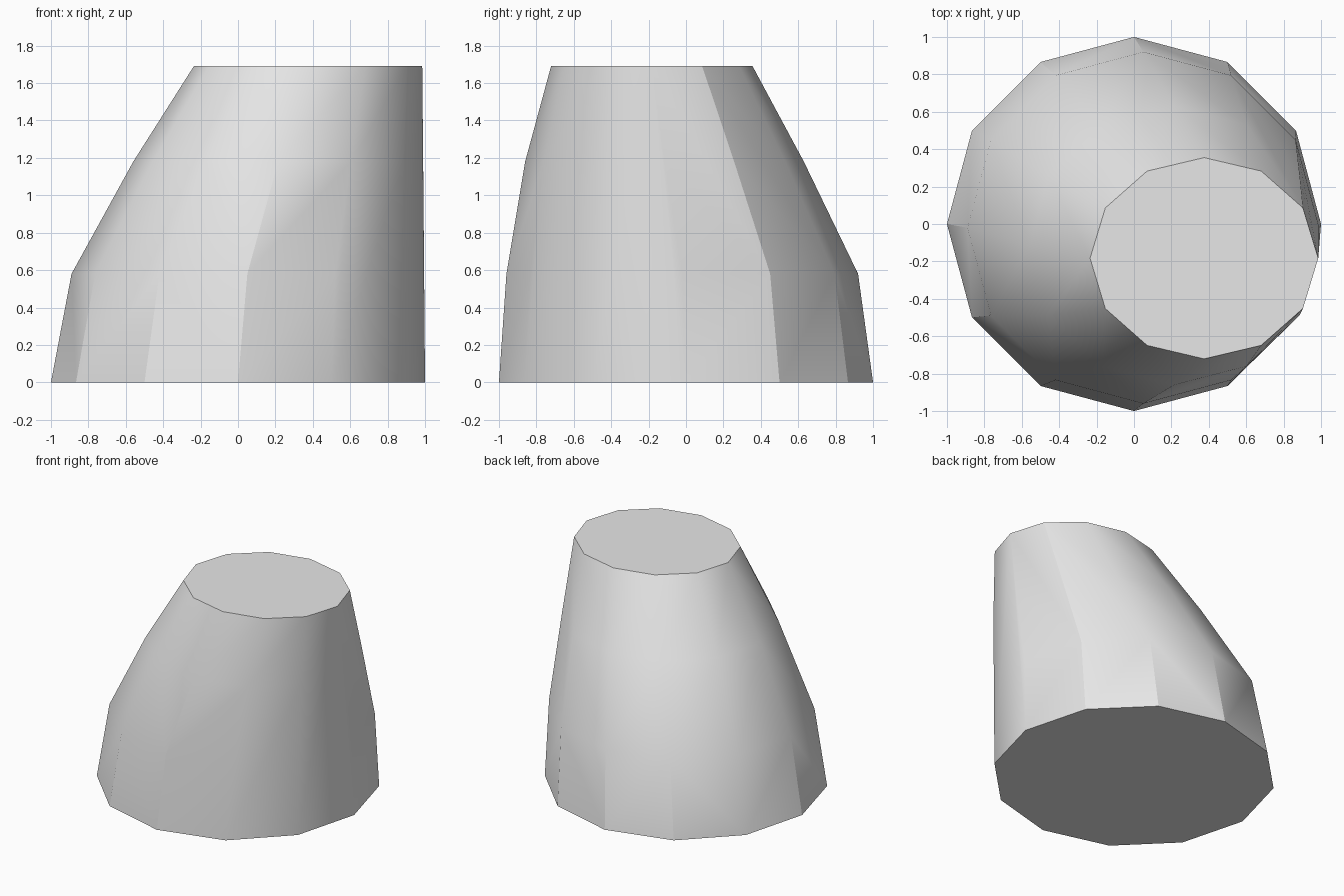
import bpy, bmesh
from math import cos, sin, pi, radians

cube = bpy.data.objects.get("Cube")
if cube:
    bpy.data.objects.remove(cube, do_unlink=True)

# Plain grey material
grey = bpy.data.materials.new("light_grey")
grey.use_nodes = True
color = (0.8, 0.8, 0.8, 1)
grey.diffuse_color = color
grey.node_tree.nodes["Principled BSDF"].inputs["Base Color"].default_value = color

# Twelve-sided rings that lean sideways and shrink: x, y, z, x radius, y radius
RINGS = [
    (0, 0, 0, 1, 1),
    (0.05, -0.02, 0.58, 0.94, 0.94),
    (0.215, -0.115, 1.18, 0.775, 0.745),
    (0.375, -0.183, 1.692, 0.61, 0.538),
]
SIDES = 12

# Leaning stump: the convex skin around the rings
bm = bmesh.new()
for x, y, z, rx, ry in RINGS:
    for i in range(SIDES):
        a = 2 * pi * i / SIDES
        bm.verts.new((x + rx * cos(a), y + ry * sin(a), z))
hull = bmesh.ops.convex_hull(bm, input=bm.verts)
loose = {v for v in hull["geom_interior"] + hull["geom_unused"]
         if isinstance(v, bmesh.types.BMVert)}
bmesh.ops.delete(bm, geom=list(loose), context='VERTS')
bmesh.ops.dissolve_limit(bm, angle_limit=radians(0.2), verts=bm.verts, edges=bm.edges)
bmesh.ops.recalc_face_normals(bm, faces=bm.faces)

mesh = bpy.data.meshes.new("leaning_stump")
bm.to_mesh(mesh)
bm.free()
mesh.materials.append(grey)
stump = bpy.data.objects.new("leaning_stump", mesh)
bpy.context.collection.objects.link(stump)

# Smooth sides with crisp rims
bpy.ops.object.select_all(action='DESELECT')
stump.select_set(True)
bpy.context.view_layer.objects.active = stump
bpy.ops.object.shade_smooth_by_angle(angle=radians(29.5))
